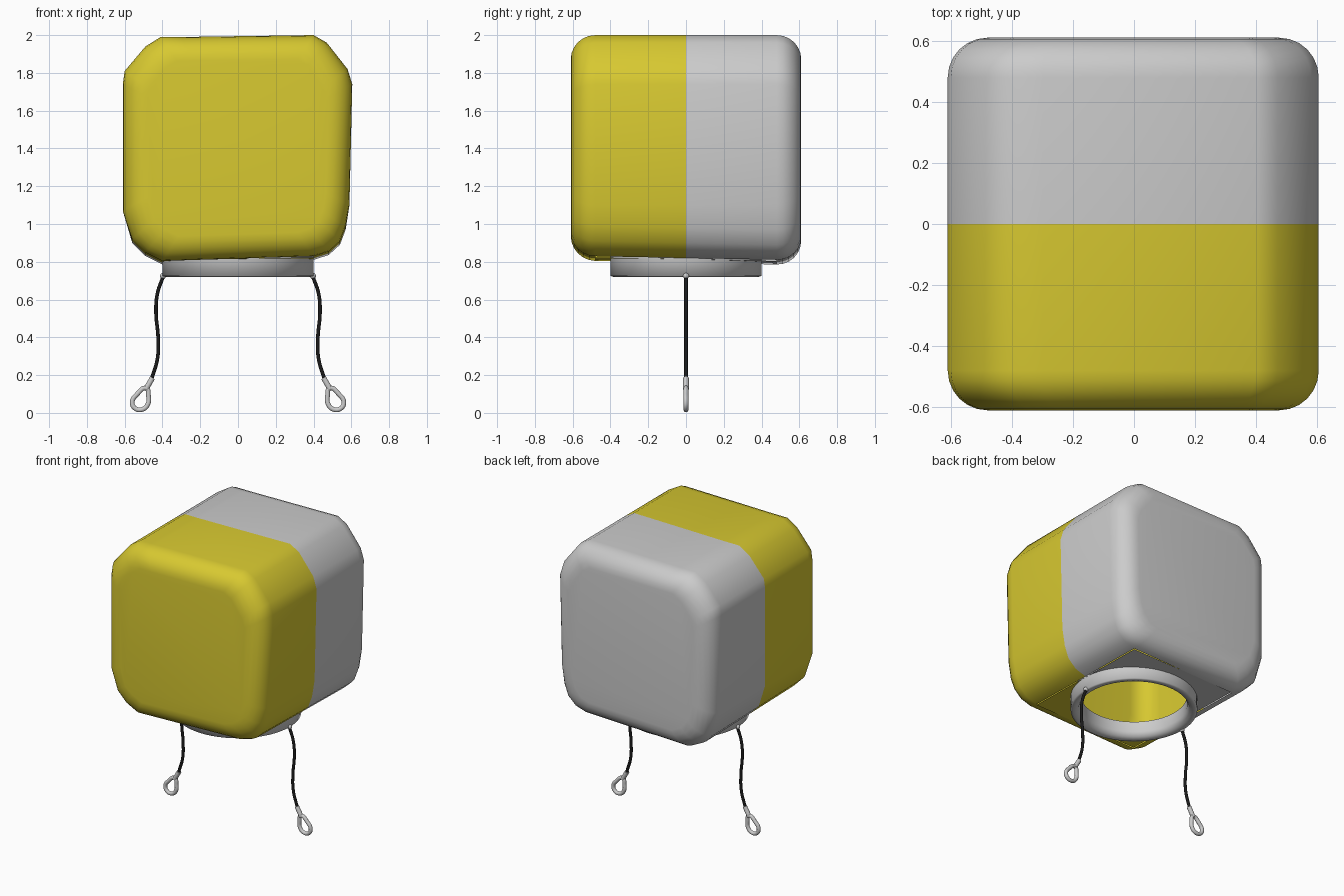
import bpy, bmesh
from math import sin, cos, pi
from mathutils import Vector

if "Cube" in bpy.data.objects:
    bpy.data.objects.remove(bpy.data.objects["Cube"])


def material(name, rgb):
    m = bpy.data.materials.new(name)
    m.diffuse_color = (*rgb, 1)
    m.use_nodes = True
    m.node_tree.nodes["Principled BSDF"].inputs["Base Color"].default_value = m.diffuse_color
    return m


YELLOW = material("yellow", (0.68, 0.58, 0.03))
BLACK = material("black", (0.01, 0.01, 0.01))


def finish(bm, name, mat=None, angle=0.8):
    me = bpy.data.meshes.new(name)
    bm.to_mesh(me)
    bm.free()
    ob = bpy.data.objects.new(name, me)
    bpy.context.collection.objects.link(ob)
    if mat:
        me.materials.append(mat)
    bpy.ops.object.select_all(action='DESELECT')
    ob.select_set(True)
    bpy.context.view_layer.objects.active = ob
    bpy.ops.object.shade_smooth_by_angle(angle=angle)
    return ob


# Slightly uneven soft-cube outline (x, z); the first edge is the bottom
OUTLINE = [(0.4, 0.82), (-0.4, 0.795), (-0.49, 0.84), (-0.56, 0.91), (-0.61, 1.07),
           (-0.61, 1.74), (-0.6, 1.81), (-0.49, 1.94), (-0.41, 1.99), (-0.3, 1.99),
           (0.4, 2.0), (0.47, 1.96), (0.58, 1.82), (0.605, 1.74), (0.59, 1.1),
           (0.57, 0.98), (0.54, 0.9), (0.48, 0.845)]
R, HALF, HOLE = 0.13, 0.61, 0.37


def sag(p):
    # the back of the bag hangs slightly lower
    return Vector((p[0], p[1], p[2] - (0.012 * p[1] / HALF if p[2] < 1 else 0)))


def half_shell(name, s, mat):
    bm = bmesh.new()
    rings = [(0, 1)]
    for i in range(7):
        a = i / 6 * pi / 2
        rings.append((HALF - R + R * sin(a), 1 - R * (1 - cos(a)) / HALF))
    loops = [[bm.verts.new(sag((x * k, s * y, 1.4 + (z - 1.4) * k))) for x, z in OUTLINE]
             for y, k in rings]
    n = len(OUTLINE)
    for r in range(len(loops) - 1):
        for i in range(n):
            if r == 0 and i == 0:
                continue  # bottom panel gets the round mouth
            j = (i + 1) % n
            bm.faces.new((loops[r][i], loops[r][j], loops[r + 1][j], loops[r + 1][i]))
    bm.faces.new(loops[-1])
    bmesh.ops.recalc_face_normals(bm, faces=bm.faces)

    # bottom panel running from the rectangular border to the round mouth
    def floor(x, y):
        return bm.verts.new(sag((x, s * y, 0.8075 + 0.03125 * x / 2)))
    rows = []
    for i in range(25):
        c, d = cos(pi * i / 24), sin(pi * i / 24)
        m = max(abs(c), abs(d))
        rows.append((floor(0.4 * c / m, (HALF - R) * d / m), floor(HOLE * c, HOLE * d)))
    for a, b in zip(rows, rows[1:]):
        f = bm.faces.new((a[0], b[0], b[1], a[1]))
        f.normal_update()
        if f.normal.z > 0:
            f.normal_flip()
    bmesh.ops.remove_doubles(bm, verts=bm.verts, dist=0.004)
    finish(bm, name, mat)


half_shell("front_shell", -1, YELLOW)
half_shell("back_shell", 1, None)

# Mouth ring under the bag
bm = bmesh.new()
PROFILE = [(0.4, 0.83), (0.4, 0.725), (0.385, 0.72), (0.35, 0.73), (0.335, 0.76), (0.335, 0.83)]
N = 64
cols = [[bm.verts.new((r * cos(2 * pi * i / N), r * sin(2 * pi * i / N), z)) for r, z in PROFILE]
        for i in range(N)]
for i in range(N):
    a, b = cols[i], cols[(i + 1) % N]
    for k in range(len(PROFILE)):
        m = (k + 1) % len(PROFILE)
        bm.faces.new((a[k], b[k], b[m], a[m]))
bmesh.ops.recalc_face_normals(bm, faces=bm.faces)
finish(bm, "mouth_ring", None, 1.4)


def tube(name, pts, radius, mat=None, closed=False):
    cu = bpy.data.curves.new(name, 'CURVE')
    cu.dimensions = '3D'
    cu.bevel_depth = radius
    cu.bevel_resolution = 3
    cu.use_fill_caps = not closed
    sp = cu.splines.new('BEZIER')
    sp.bezier_points.add(len(pts) - 1)
    for p, (x, z) in zip(sp.bezier_points, pts):
        p.co = (x, 0, z)
        p.handle_left_type = p.handle_right_type = 'AUTO'
    sp.use_cyclic_u = closed
    ob = bpy.data.objects.new(name, cu)
    bpy.context.collection.objects.link(ob)
    if mat:
        cu.materials.append(mat)


# Cords with crimp sleeves and teardrop eyelets, mirrored left and right
CORD = [(0.395, 0.725), (0.427, 0.63), (0.434, 0.53), (0.423, 0.4), (0.426, 0.29), (0.457, 0.18)]
SLEEVE = [(0.453, 0.185), (0.488, 0.125)]
EYE = [(0.486, 0.13), (0.474, 0.09), (0.477, 0.047), (0.508, 0.018),
       (0.546, 0.025), (0.56, 0.058), (0.535, 0.098)]
for side, s in (("left", -1), ("right", 1)):
    def flip(pts):
        return [(s * x, z) for x, z in pts]
    tube(side + "_cord", flip(CORD), 0.01, BLACK)
    tube(side + "_sleeve", flip(SLEEVE), 0.015)
    tube(side + "_eyelet", flip(EYE), 0.013, None, True)
    bm = bmesh.new()
    bmesh.ops.create_uvsphere(bm, u_segments=16, v_segments=10, radius=0.016)
    bmesh.ops.translate(bm, verts=bm.verts, vec=(s * 0.397, 0, 0.725))
    finish(bm, side + "_cord_knob")
